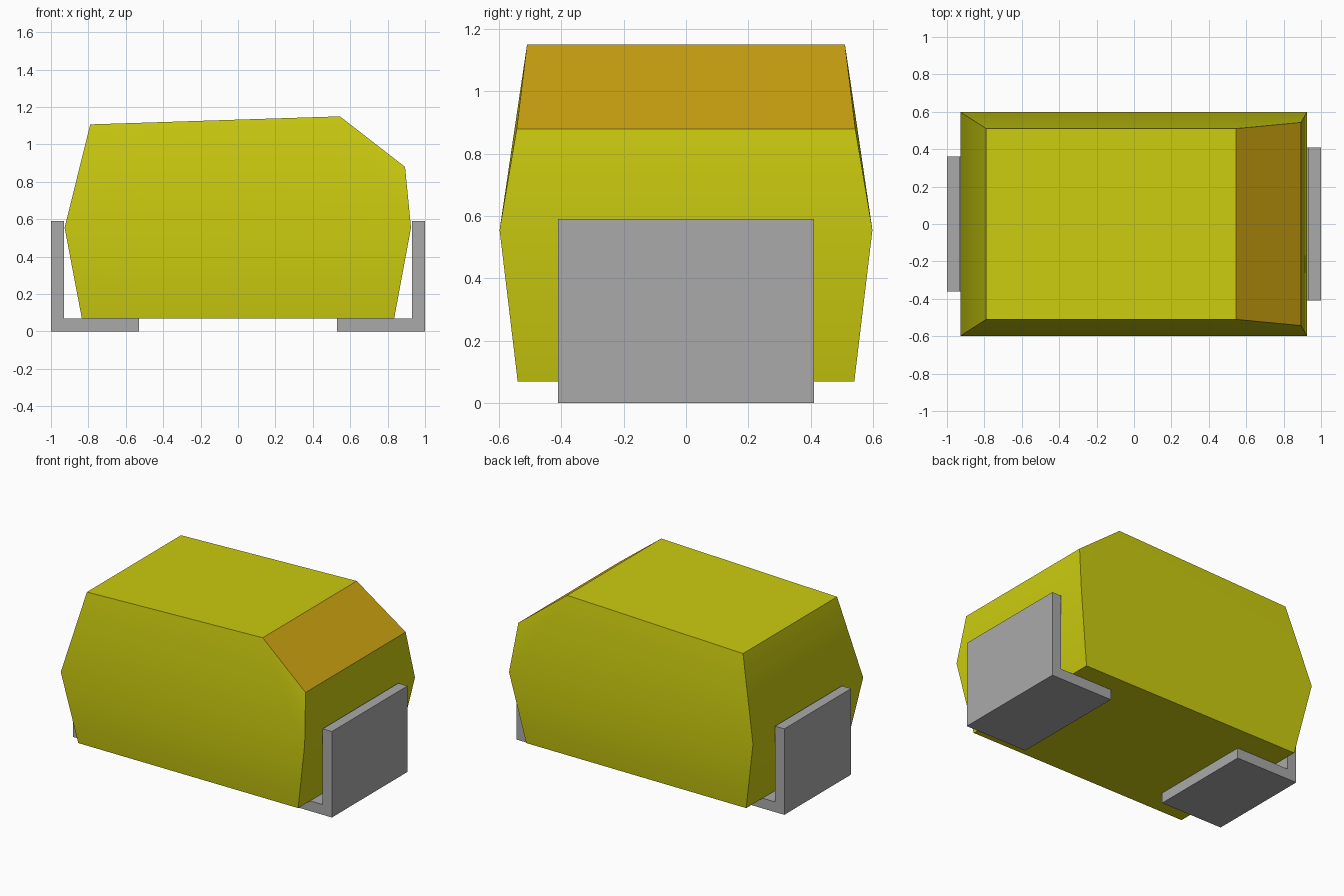
import bpy, bmesh, math

cube = bpy.data.objects.get("Cube")
if cube:
    bpy.data.objects.remove(cube, do_unlink=True)


def material(name, colour):
    mat = bpy.data.materials.new(name)
    mat.use_nodes = True
    mat.diffuse_color = (*colour, 1)
    mat.node_tree.nodes["Principled BSDF"].inputs["Base Color"].default_value = (*colour, 1)
    return mat


yellow = material("yellow_paint", (0.6, 0.6, 0.005))
amber = material("amber_window", (0.6, 0.36, 0.005))
grey = material("grey_metal", (0.4, 0.4, 0.4))


def make_object(name, bm, mats):
    bmesh.ops.recalc_face_normals(bm, faces=bm.faces)
    mesh = bpy.data.meshes.new(name)
    bm.to_mesh(mesh)
    bm.free()
    for mat in mats:
        mesh.materials.append(mat)
    obj = bpy.data.objects.new(name, mesh)
    bpy.context.collection.objects.link(obj)
    return obj


# Body: side outline (x, half width, z) running from the bottom rear round to the waist at the rear
outline = [(-0.835, 0.54, 0.07), (0.835, 0.54, 0.07), (0.925, 0.598, 0.555), (0.893, 0.543, 0.88),
           (0.545, 0.51, 1.15), (-0.79, 0.51, 1.107), (-0.927, 0.598, 0.555)]
bm = bmesh.new()
front = [bm.verts.new((x, -y, z)) for x, y, z in outline]
back = [bm.verts.new((x, y, z)) for x, y, z in outline]
for i in range(len(outline)):
    j = (i + 1) % len(outline)
    face = bm.faces.new((front[i], front[j], back[j], back[i]))
    face.material_index = int(i == 3)  # sloping window
for side in (front, back):
    for loop in ((0, 1, 2, 6), (6, 2, 4, 5), (2, 3, 4)):
        bm.faces.new([side[k] for k in loop])
body = make_object("body", bm, [yellow, amber])

# Soft waist, sharp corners
bpy.ops.object.select_all(action="DESELECT")
body.select_set(True)
bpy.context.view_layer.objects.active = body
bpy.ops.object.shade_smooth_by_angle(angle=math.radians(30))


# L-shaped end brackets extruded across the body
def bracket(name, side, half_width):
    profile = [(0.53, 0), (1, 0), (1, 0.59), (0.93, 0.59), (0.93, 0.07), (0.53, 0.07)]
    bm = bmesh.new()
    face = bm.faces.new([bm.verts.new((side * x, -half_width, z)) for x, z in profile])
    moved = bmesh.ops.extrude_face_region(bm, geom=[face])["geom"]
    verts = [v for v in moved if isinstance(v, bmesh.types.BMVert)]
    bmesh.ops.translate(bm, verts=verts, vec=(0, 2 * half_width, 0))
    return make_object(name, bm, [grey])


bracket("left_bracket", 1, 0.41)
bracket("right_bracket", -1, 0.362)
